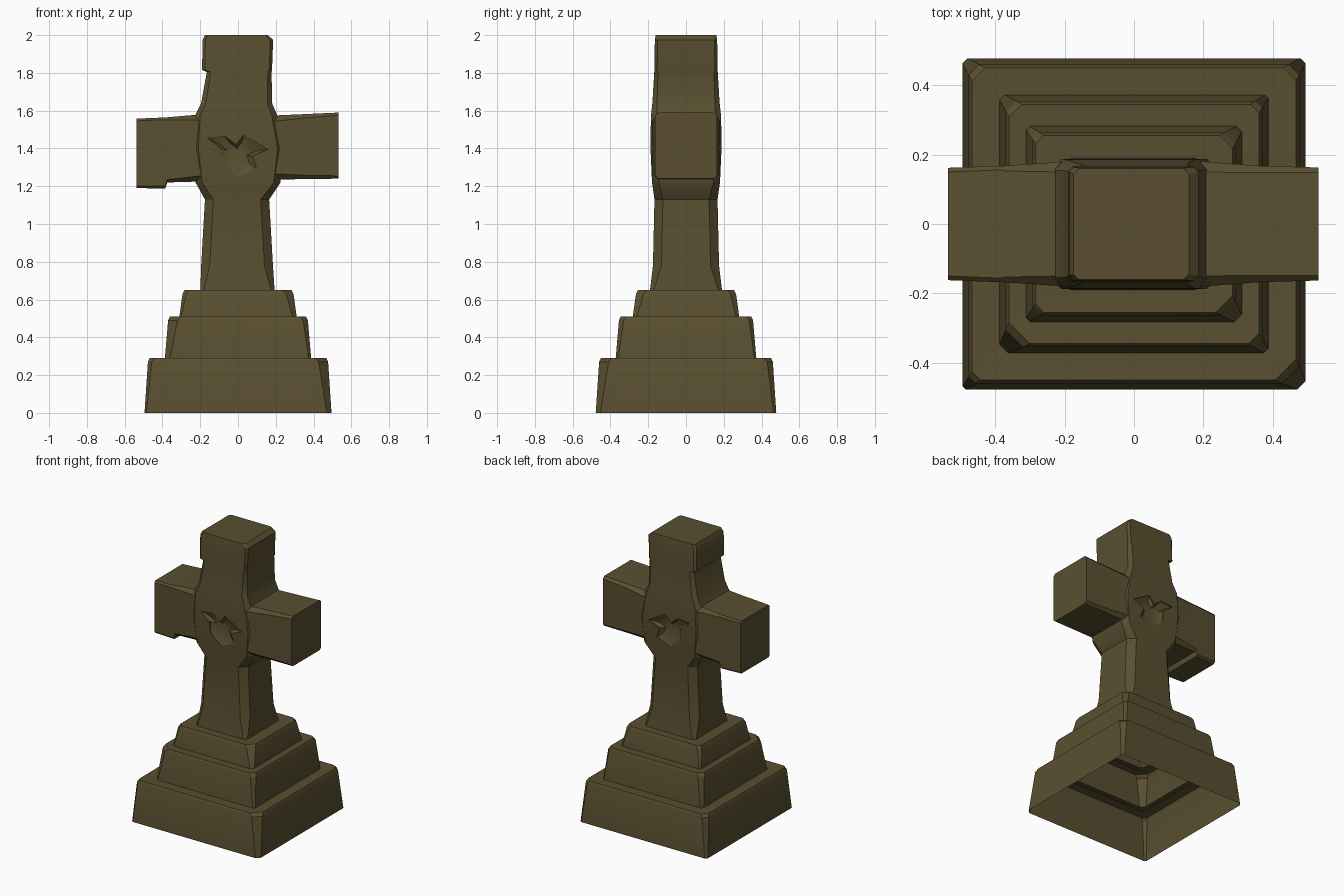
import bpy, bmesh, math

old = bpy.data.objects.get("Cube")
if old:
    bpy.data.objects.remove(old, do_unlink=True)

stone = bpy.data.materials.new("mossy brown stone")
COLOUR = (0.1, 0.078, 0.03, 1)
stone.diffuse_color = COLOUR
stone.use_nodes = True
stone.node_tree.nodes["Principled BSDF"].inputs["Base Color"].default_value = COLOUR


def ring(x0, x1, y0, y1, cuts):
    """Rectangle with its four corners cut, counter-clockwise from (x0, y0)."""
    a, b, c, d = cuts if isinstance(cuts, tuple) else (cuts,) * 4
    return [(x0, y0 + a), (x0 + a, y0), (x1 - b, y0), (x1, y0 + b),
            (x1, y1 - c), (x1 - c, y1), (x0 + d, y1), (x0, y1 - d)]


def loft(name, rings, caps=True):
    """Skin a list of 3D rings into one object."""
    bm = bmesh.new()
    loops = [[bm.verts.new(p) for p in r] for r in rings]
    for low, high in zip(loops, loops[1:]):
        n = len(low)
        for i in range(n):
            j = (i + 1) % n
            bm.faces.new((low[i], low[j], high[j], high[i]))
    if caps:
        bm.faces.new(loops[0][::-1])
        bm.faces.new(loops[-1])
    bmesh.ops.recalc_face_normals(bm, faces=bm.faces)
    mesh = bpy.data.meshes.new(name)
    bm.to_mesh(mesh)
    bm.free()
    obj = bpy.data.objects.new(name, mesh)
    bpy.context.collection.objects.link(obj)
    mesh.materials.append(stone)
    return obj


def select(obj):
    bpy.ops.object.select_all(action='DESELECT')
    obj.select_set(True)
    bpy.context.view_layer.objects.active = obj


def combine(target, other, operation):
    """Apply a boolean and discard the second object."""
    mod = target.modifiers.new(operation, 'BOOLEAN')
    mod.operation, mod.object, mod.solver = operation, other, 'EXACT'
    select(target)
    bpy.ops.object.modifier_apply(modifier=mod.name)
    bpy.data.objects.remove(other, do_unlink=True)


def tier(name, z0, z1, half_x, half_y, hole_x, hole_y, cuts):
    """Hollow, open-bottomed step: tapered walls and a ledge around a hole."""
    levels = [(z0, 0, 0.5), (z1 - 0.02, 0.018, 1), (z1, 0.028, 1.2)]
    rings = []
    for z, inset, k in levels:
        x, y = half_x - inset, half_y - inset
        rings.append([(px, py, z) for px, py in
                      ring(-x, x, -y, y, tuple(c * k for c in cuts))])
    rings.append([(px, py, z1 - 0.005) for px, py in
                  ring(-hole_x, hole_x, -hole_y, hole_y, 0.02)])
    return loft(name, rings, caps=False)


# Stepped base, each corner worn by a different amount
base = [
    tier("lower_step", 0.0, 0.29, 0.495, 0.478, 0.36, 0.345, (0.02, 0.05, 0.03, 0.03)),
    tier("middle_step", 0.28, 0.51, 0.388, 0.373, 0.28, 0.255, (0.05, 0.025, 0.02, 0.03)),
    tier("upper_step", 0.5, 0.65, 0.312, 0.283, 0.18, 0.17, (0.02, 0.04, 0.03, 0.02)),
]

# Upright of the cross: height, left and right edge, half depth, corner cut
UPRIGHT = [
    (0.63, -0.2, 0.195, 0.193, 0.015),
    (0.78, -0.195, 0.185, 0.175, 0.045),
    (1.13, -0.175, 0.165, 0.167, 0.045),
    (1.22, -0.225, 0.225, 0.18, 0.035),
    (1.4, -0.24, 0.24, 0.188, 0.03),
    (1.57, -0.23, 0.21, 0.186, 0.03),
    (1.64, -0.195, 0.18, 0.178, 0.025),
    (1.805, -0.165, 0.178, 0.168, 0.02),
    (1.815, -0.19, 0.18, 0.168, 0.015),
    (1.975, -0.188, 0.186, 0.165, 0.015),
    (2.0, -0.175, 0.158, 0.16, 0.015),
]
cross = loft("cross", [[(x, y, z) for x, y in ring(a, b, -d, d, c)]
                       for z, a, b, d, c in UPRIGHT])

# Arms of the cross: x, bottom and top edge, half depth, corner cut
ARMS = [
    (-0.537, 1.19, 1.558, 0.162, 0.012),
    (-0.385, 1.188, 1.564, 0.168, 0.012),
    (-0.375, 1.22, 1.565, 0.168, 0.015),
    (-0.2, 1.225, 1.58, 0.18, 0.03),
    (0.2, 1.235, 1.575, 0.18, 0.03),
    (0.36, 1.238, 1.582, 0.168, 0.02),
    (0.532, 1.24, 1.59, 0.163, 0.015),
]
arms = loft("arms", [[(x, y, z) for y, z in ring(-d, d, a, b, c)]
                     for x, a, b, d, c in ARMS])
combine(cross, arms, 'UNION')

# Jagged shallow chips at the crossing, front and back
CHIP = [(-0.16, 1.455), (-0.07, 1.465), (-0.01, 1.42), (0.03, 1.47), (0.16, 1.395),
        (0.075, 1.36), (0.1, 1.29), (0, 1.25), (-0.085, 1.32), (-0.09, 1.4)]
for side in (-1, 1):
    rings = []
    for y, k in ((0.25, 1), (0.18, 1), (0.16, 0.6)):
        rings.append([(x * k, side * y, 1.37 + (z - 1.37) * k) for x, z in CHIP])
    chip = loft("chip_cutter", rings)
    chip.hide_render = True
    combine(cross, chip, 'DIFFERENCE')

for obj in base + [cross]:
    select(obj)
    bpy.ops.object.shade_smooth_by_angle(angle=math.radians(30))
